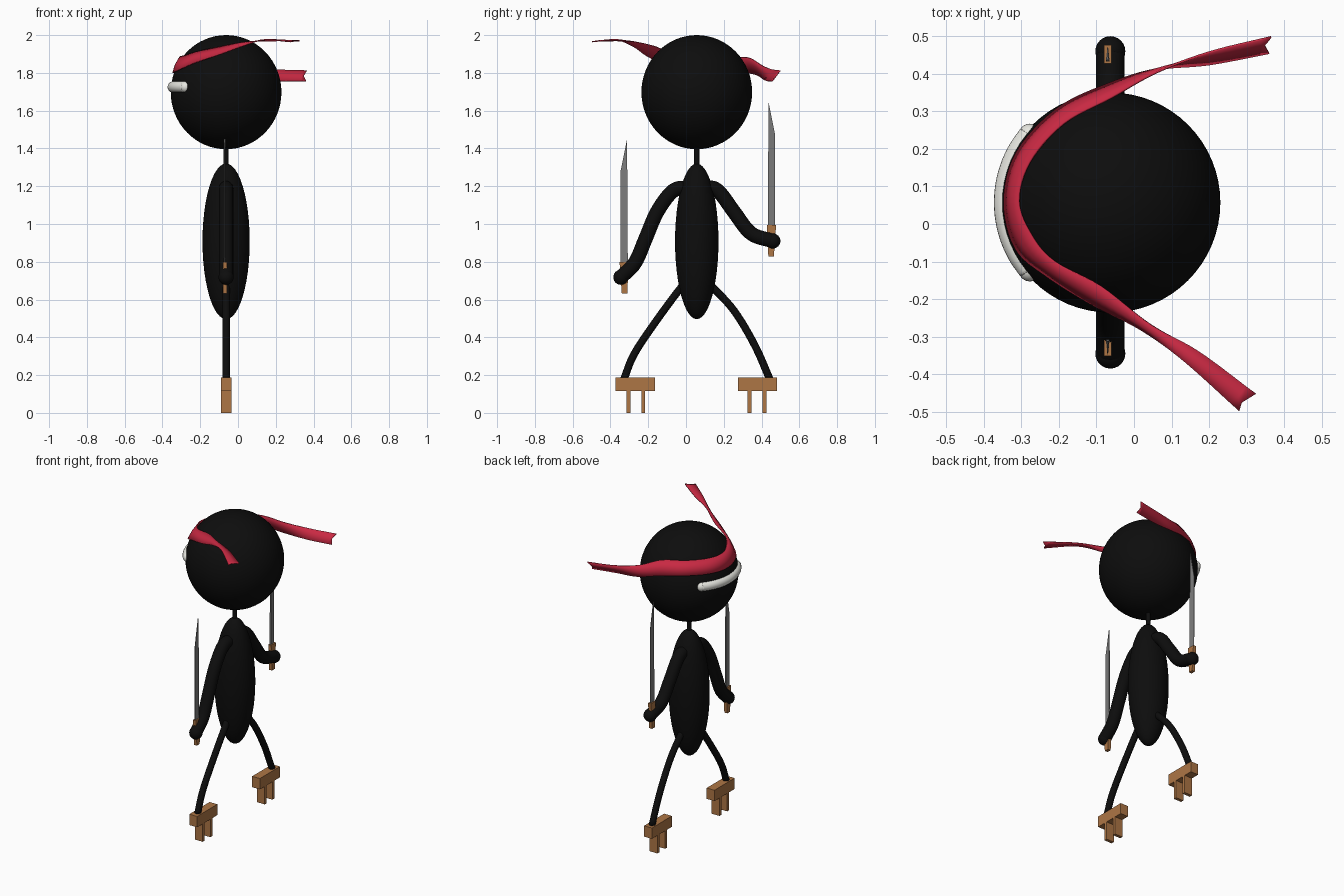
import bpy, bmesh, math
from mathutils import Vector as V

if "Cube" in bpy.data.objects:
    bpy.data.objects.remove(bpy.data.objects["Cube"])

CX, CY = -0.063, 0.057          # body axis


def mat(name, r, g, b):
    m = bpy.data.materials.new(name)
    m.diffuse_color = (r, g, b, 1)
    m.use_nodes = True
    m.node_tree.nodes["Principled BSDF"].inputs["Base Color"].default_value = m.diffuse_color
    return m


BLACK = mat("black", .004, .004, .004)
RED = mat("red", .58, .022, .055)
WOOD = mat("wood", .42, .18, .06)
WHITE = mat("white", .8, .8, .75)
STEEL = mat("steel", .2, .2, .2)


def finish(bm, name, m, smooth=True):
    bmesh.ops.recalc_face_normals(bm, faces=bm.faces)
    me = bpy.data.meshes.new(name)
    bm.to_mesh(me)
    bm.free()
    for p in me.polygons:
        p.use_smooth = smooth
    me.materials.append(m)
    ob = bpy.data.objects.new(name, me)
    bpy.context.collection.objects.link(ob)
    return ob


def ellipsoid(name, loc, scale, m, seg=48):
    bm = bmesh.new()
    bmesh.ops.create_uvsphere(bm, u_segments=seg, v_segments=seg // 2, radius=1)
    for v in bm.verts:
        v.co = V([a * s + l for a, s, l in zip(v.co, scale, loc)])
    return finish(bm, name, m)


def spline(pts, n=6):
    """Catmull-Rom points through pts."""
    p = [V(q) for q in pts]
    p = [2 * p[0] - p[1]] + p + [2 * p[-1] - p[-2]]
    out = []
    for i in range(1, len(p) - 2):
        a, b, c, d = p[i - 1:i + 3]
        for k in range(n):
            t = k / n
            out.append(.5 * (2 * b + (c - a) * t + (2 * a - 5 * b + 4 * c - d) * t * t
                             + (3 * b - a - 3 * c + d) * t ** 3))
    return out + [p[-2]]


def tube(name, pts, r, m, side, seg=20):
    """Round tube along pts; side is normal to the plane of the path."""
    bm = bmesh.new()
    path, side, rings = spline(pts), V(side), []
    for i, c in enumerate(path):
        t = (path[min(i + 1, len(path) - 1)] - path[max(i - 1, 0)]).normalized()
        u = t.cross(side)
        rings.append([bm.verts.new(c + r * (math.cos(a) * u + math.sin(a) * side))
                      for a in [2 * math.pi * k / seg for k in range(seg)]])
    for a, b in zip(rings, rings[1:]):
        for k in range(seg):
            j = (k + 1) % seg
            bm.faces.new((a[k], a[j], b[j], b[k]))
    bm.faces.new(rings[0])
    bm.faces.new(rings[-1])
    return finish(bm, name, m)


def prism(name, yz, x, half, m):
    """Side profile extruded in x; half is one value or one per point."""
    h = half if isinstance(half, (list, tuple)) else [half] * len(yz)
    bm = bmesh.new()
    a = [bm.verts.new((x - k, y, z)) for (y, z), k in zip(yz, h)]
    b = [bm.verts.new((x + k, y, z)) for (y, z), k in zip(yz, h)]
    bm.faces.new(a)
    bm.faces.new(b[::-1])
    for i in range(len(a)):
        j = (i + 1) % len(a)
        bm.faces.new((a[i], b[i], b[j], a[j]))
    return finish(bm, name, m, False)


# Head, neck and torso
ellipsoid("head", (CX, CY, 1.698), (.293, .293, .302), BLACK, 64)
tube("neck", [(CX, CY, 1.28), (CX, CY, 1.43)], .014, BLACK, (1, 0, 0))
ellipsoid("torso", (CX, CY, .908), (.125, .115, .412), BLACK)

# Arms, hands and legs
limbs = {
    "arm_a": (.038, [(.04, 1.16), (-.02, 1.19), (-.08, 1.165), (-.155, 1.06),
                     (-.215, .92), (-.27, .795), (-.345, .718)]),
    "arm_b": (.038, [(.07, 1.17), (.13, 1.192), (.18, 1.165), (.257, 1.06),
                     (.345, .95), (.46, .91)]),
    "leg_a": (.02, [(.02, .70), (-.025, .665), (-.166, .475), (-.275, .31), (-.328, .18)]),
    "leg_b": (.02, [(.09, .70), (.14, .665), (.255, .54), (.363, .36), (.443, .18)]),
}
for name, (r, pts) in limbs.items():
    tube(name, [(CX, y, z) for y, z in pts], r, BLACK, (1, 0, 0))
    if name.startswith("arm"):
        ellipsoid(name.replace("arm", "hand"), (CX, *pts[-1]), (.04,) * 3, BLACK, 24)

# Wooden sandals with two teeth each; t0 is the first tooth
for n, y0, y1, t0, t1 in (("a", -.373, -.164, -.315, -.236), ("b", .276, .483, .326, .406)):
    def box(name, a, b, z0, z1):
        prism(name, [(a, z0), (b, z0), (b, z1), (a, z1)], CX, .028, WOOD)
    box("sandal_" + n, y0, y1, .117, .188)
    for i, t in enumerate((t0, t1)):
        box(f"sandal_tooth_{n}{i}", t, t + .02, 0, .117)

# Swords: s flips the blade, y is the middle, z the bottom of the handle
for n, s, y, z in (("a", 1, -.328, .632), ("b", -1, .453, .827)):
    handle = [(-.012, 0), (.017, 0), (.025, .168), (-.024, .168)]
    blade = [(-.018, .15), (.020, .15), (.016, .818), (-.019, .645)]
    place = lambda pts: [(y + s * a, z + b) for a, b in pts]
    prism("sword_handle_" + n, place(handle), -.07, .0105, WOOD)
    prism("sword_blade_" + n, place(blade), -.07, [.001, .005, .003, .001], STEEL)

# Eye band: bent bar with round ends on the -x side of the head
arc = [(CX - .28 * math.cos(a), CY + .28 * math.sin(a), 1.725)
       for a in [math.radians(d) for d in range(-40, 41, 10)]]
tube("eye_band", arc, .03, WHITE, (0, 0, 1))
for i, p in enumerate((arc[0], arc[-1])):
    ellipsoid(f"eye_band_end_{i}", p, (.03,) * 3, WHITE, 24)

# Headband: lower and upper edge from one tail round the forehead to the other
lower = [(.28, -.498, 1.965), (.135, -.368, 1.975), (.02, -.282, 1.94), (-.11, -.215, 1.893),
         (-.23, -.14, 1.853), (-.315, -.065, 1.815), (-.345, .06, 1.80), (-.312, .19, 1.80),
         (-.205, .306, 1.80), (-.07, .372, 1.79), (.06, .412, 1.765), (.2, .425, 1.758),
         (.36, .455, 1.755)]
upper = [(.325, -.452, 1.97), (.17, -.338, 1.97), (.04, -.265, 1.963), (-.09, -.165, 1.94),
         (-.212, -.10, 1.913), (-.272, -.032, 1.895), (-.307, .06, 1.885), (-.277, .166, 1.882),
         (-.187, .268, 1.882), (-.06, .337, 1.878), (.06, .404, 1.838), (.2, .457, 1.818),
         (.365, .498, 1.812)]
bm = bmesh.new()
rows = []
A, B = spline(lower), spline(upper)
for i, (a, b) in enumerate(zip(A, B)):
    mid = (a + b) / 2
    if 0 < i < len(A) - 1:
        mid += (mid - V((CX, CY, 1.698))).normalized() * .005
    else:                        # notched tail end
        mid.x -= .015
    rows.append([bm.verts.new(c) for c in (a, mid, b)])
for r, q in zip(rows, rows[1:]):
    for k in (0, 1):
        bm.faces.new((r[k], q[k], q[k + 1], r[k + 1]))
band = finish(bm, "headband", RED)
mod = band.modifiers.new("thickness", "SOLIDIFY")
mod.thickness, mod.offset = .006, 0
